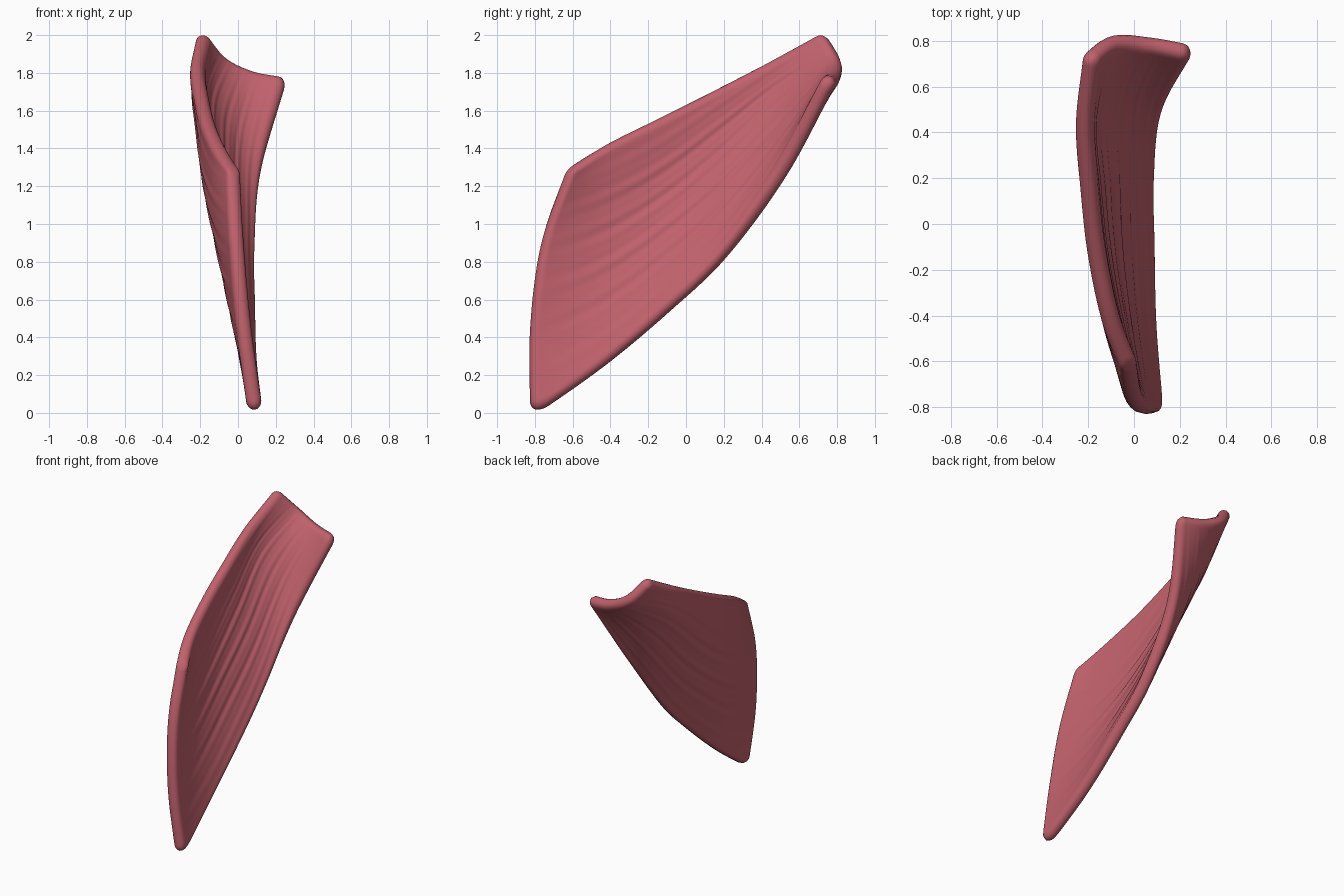
import bpy, bmesh, math
from mathutils import Vector

if "Cube" in bpy.data.objects:
    bpy.data.objects.remove(bpy.data.objects["Cube"])

# Control net of the curved sheet: each row runs from lower edge to upper edge,
# rows go from the wide front edge to the narrow back end
NET = [
    [(0.095, -0.825, -0.03), (0.035, -0.825, 0.45), (0.0, -0.765, 0.90), (-0.015, -0.625, 1.29)],
    [(0.07, -0.45, 0.235), (-0.025, -0.47, 0.63), (-0.085, -0.45, 1.03), (-0.10, -0.42, 1.42)],
    [(0.067, -0.10, 0.53), (-0.06, -0.12, 0.87), (-0.145, -0.13, 1.21), (-0.16, -0.15, 1.555)],
    [(0.067, 0.20, 0.82), (-0.06, 0.20, 1.12), (-0.17, 0.17, 1.42), (-0.195, 0.12, 1.69)],
    [(0.112, 0.50, 1.25), (-0.04, 0.53, 1.47), (-0.18, 0.49, 1.67), (-0.22, 0.43, 1.85)],
    [(0.262, 0.76, 1.775), (0.08, 0.80, 1.80), (-0.08, 0.815, 1.87), (-0.205, 0.735, 2.01)],
]
NET = [[Vector(p) for p in row] for row in NET]
NU, NV = 72, 90
HALF, ROUND = 0.040, 0.047      # half thickness, edge rounding distance


def spline(pts, t):
    """Catmull-Rom through evenly spaced points, t in 0..1."""
    pts = [2 * pts[0] - pts[1]] + pts + [2 * pts[-1] - pts[-2]]
    x = t * (len(pts) - 3)
    i = min(int(x), len(pts) - 4)
    f = x - i
    a, b, c, d = pts[i:i + 4]
    return 0.5 * (2 * b + (c - a) * f + (2 * a - 5 * b + 4 * c - d) * f ** 2
                  + (3 * b - a - 3 * c + d) * f ** 3)


def surf(u, v):
    return spline([spline(row, v) for row in NET], u)


def normal(u, v):
    e = 0.004
    u, v = min(max(u, e), 1 - e), min(max(v, e), 1 - e)
    du = surf(u + e, v) - surf(u - e, v)
    dv = surf(u, v + e) - surf(u, v - e)
    return du.cross(dv).normalized()


def spread(i, n):
    """Samples packed toward both borders."""
    t = i / n
    return 0.35 * t + 0.65 * (1 - math.cos(math.pi * t)) / 2


def round_corner(u, v):
    """Pull the four corners of the sheet into small arcs."""
    ru = 0.055 if u < 0.5 else 0.025
    rv = 0.065 if u < 0.5 else 0.09
    if v > 0.5 and u < 0.5:
        ru, rv = 0.045, 0.04
    a = max(0, 1 - min(u, 1 - u) / ru)
    b = max(0, 1 - min(v, 1 - v) / rv)
    if a == 0 or b == 0:
        return u, v
    s = ru * (1 - a * math.sqrt(1 - b * b / 2))
    t = rv * (1 - b * math.sqrt(1 - a * a / 2))
    return (s if u < 0.5 else 1 - s), (t if v < 0.5 else 1 - t)


def fibre(u, v):
    """Fine ridges running along the fibres, fading at the ends."""
    fade = math.sin(math.pi * u) * math.sin(math.pi * v)
    w = v + 0.03 * math.sin(5 * u)
    return 0.003 * fade * (math.sin(58 * w) + 0.7 * math.sin(97 * w + 3 * u))


UV = [[round_corner(spread(i, NU), spread(j, NV)) for j in range(NV + 1)]
      for i in range(NU + 1)]
P = [[surf(*uv) for uv in row] for row in UV]
N = [[normal(*uv) for uv in row] for row in UV]

bm = bmesh.new()
for side in (1, -1):
    grid = []
    for i in range(NU + 1):
        line = []
        for j in range(NV + 1):
            p = P[i][j]
            # rounded rim: thickness falls to zero at the border
            k = 1.0
            for q in (P[0][j], P[NU][j], P[i][0], P[i][NV]):
                d = min(1.0, (p - q).length / ROUND)
                k *= math.sqrt(max(0.0, 1 - (1 - d) ** 2))
            h = k * (HALF + fibre(*UV[i][j]))
            line.append(bm.verts.new(p + N[i][j] * h * side))
        grid.append(line)
    for i in range(NU):
        for j in range(NV):
            q = [grid[i][j], grid[i + 1][j], grid[i + 1][j + 1], grid[i][j + 1]]
            bm.faces.new(q if side > 0 else q[::-1])
bmesh.ops.remove_doubles(bm, verts=bm.verts, dist=1e-5)
bmesh.ops.recalc_face_normals(bm, faces=bm.faces)
for f in bm.faces:
    f.smooth = True

mesh = bpy.data.meshes.new("muscle_sheet")
bm.to_mesh(mesh)
bm.free()
obj = bpy.data.objects.new("muscle_sheet", mesh)
bpy.context.collection.objects.link(obj)

mat = bpy.data.materials.new("muscle red")
mat.diffuse_color = (0.53, 0.12, 0.15, 1)
mat.use_nodes = True
mat.node_tree.nodes["Principled BSDF"].inputs["Base Color"].default_value = mat.diffuse_color
mesh.materials.append(mat)
